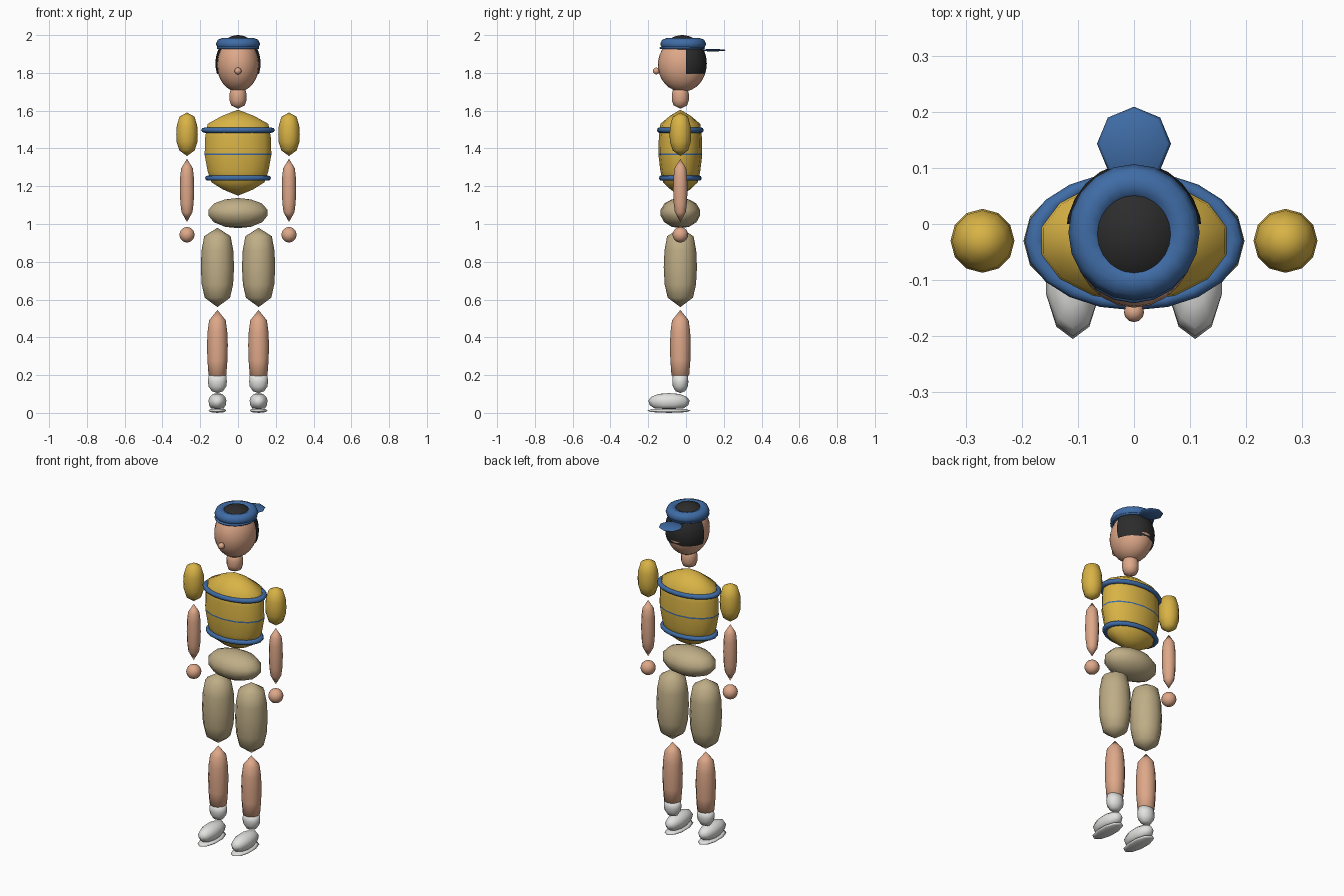
import bpy, bmesh, math
from mathutils import Vector

if "Cube" in bpy.data.objects:
    bpy.data.objects.remove(bpy.data.objects["Cube"])


def material(name, rgb):
    m = bpy.data.materials.new(name)
    m.diffuse_color = (*rgb, 1)
    m.use_nodes = True
    m.node_tree.nodes["Principled BSDF"].inputs["Base Color"].default_value = m.diffuse_color
    return m


SKIN = material("skin", (0.73, 0.39, 0.25))
YELLOW = material("shirt yellow", (0.69, 0.45, 0.06))
BLUE = material("trim blue", (0.05, 0.15, 0.38))
BEIGE = material("shorts beige", (0.52, 0.42, 0.24))
BLACK = material("hair black", (0.025, 0.025, 0.025))
WHITE = material("shoe white", (0.76, 0.76, 0.75))
CY = -0.03  # the body axis lies a little in front of the origin


def finish(name, bm, mats, loc=(0, 0, 0)):
    bmesh.ops.recalc_face_normals(bm, faces=bm.faces[:])
    for f in bm.faces:
        f.smooth = True
    me = bpy.data.meshes.new(name)
    bm.to_mesh(me)
    bm.free()
    for m in mats:
        me.materials.append(m)
    ob = bpy.data.objects.new(name, me)
    ob.location = loc
    bpy.context.collection.objects.link(ob)
    return ob


def lathe(name, profile, mats, x=0, y=CY, sides=12, depth=1.0, closed=False, rule=None):
    """Turn (radius, height) points around z; depth squashes the section in y."""
    bm = bmesh.new()
    rings = []
    for r, z in profile:
        if r == 0:
            rings.append([bm.verts.new((0, 0, z))] * sides)
        else:
            rings.append([bm.verts.new((r * math.sin(2 * math.pi * i / sides),
                                        -r * depth * math.cos(2 * math.pi * i / sides), z))
                          for i in range(sides)])
    pairs = list(zip(rings, rings[1:]))
    if closed:
        pairs.append((rings[-1], rings[0]))
    for a, b in pairs:
        for i in range(sides):
            j = (i + 1) % sides
            quad = list(dict.fromkeys((a[i], a[j], b[j], b[i])))
            f = bm.faces.new(quad)
            if rule:
                f.material_index = rule(f.calc_center_median())
    return finish(name, bm, mats, (x, y, 0))


def ring(name, z, major, minor, height, mat, y=CY, sides=20, depth=1.0):
    """Flattened torus."""
    pts = [(major + minor * math.cos(k * math.pi / 4), z + height * math.sin(k * math.pi / 4))
           for k in range(8)]
    return lathe(name, pts, [mat], y=y, sides=sides, depth=depth, closed=True)


def ball_mesh(loc, size, u, v):
    bm = bmesh.new()
    bmesh.ops.create_uvsphere(bm, u_segments=u, v_segments=v, radius=1)
    bmesh.ops.scale(bm, vec=size, verts=bm.verts[:])
    bmesh.ops.translate(bm, vec=loc, verts=bm.verts[:])
    return bm


def ball(name, loc, size, mat, u=16, v=10):
    return finish(name, ball_mesh(loc, size, u, v), [mat])


# Head and nose
ball("head", (0, -0.02, 1.843), (0.111, 0.129, 0.143), SKIN, 24, 16)
ball("nose", (0, -0.157, 1.81), (0.018, 0.018, 0.018), SKIN, 12, 8)

# Hair: shell cut to a crown on top and a panel over the back
bm = ball_mesh((0, -0.02, 1.85), (0.122, 0.13, 0.15), 24, 20)
for co, no in (((0, 0, 0), (0, 1, 0)), ((0, 0, 1.93), (0, 0, 1)), ((0, 0, 1.793), (0, 0, 1))):
    bmesh.ops.bisect_plane(bm, geom=bm.verts[:] + bm.edges[:] + bm.faces[:],
                           plane_co=Vector(co), plane_no=Vector(no))
gone = []
for f in bm.faces:
    c = f.calc_center_median()
    if c.z < 1.793 or (c.y < 0 and c.z < 1.93):
        gone.append(f)
bmesh.ops.delete(bm, geom=gone, context='FACES')
finish("hair", bm, [BLACK])

# Backwards cap: puffy crown ring, thin lower edge, brim at the back
ring("cap_crown", 1.953, 0.085, 0.032, 0.031, BLUE, y=-0.015, depth=1.04)
ring("cap_edge", 1.932, 0.105, 0.008, 0.006, BLUE, y=-0.02, depth=1.07)
lathe("cap_brim", [(0, 1.913), (0.06, 1.916), (0.066, 1.92), (0.06, 1.924), (0, 1.927)],
      [BLUE], y=0.143, sides=8)

# Neck
lathe("neck", [(0, 1.61), (0.036, 1.628), (0.045, 1.655), (0.045, 1.69), (0.036, 1.72), (0, 1.735)],
      [SKIN], sides=12)

# Torso with a thin painted stripe, and trim rings
lathe("torso", [(0, 1.15), (0.08, 1.182), (0.143, 1.22), (0.165, 1.28), (0.181, 1.366), (0.181, 1.374),
                (0.178, 1.46), (0.165, 1.53), (0.085, 1.573), (0, 1.605)],
      [YELLOW, BLUE], sides=14, depth=0.64,
      rule=lambda c: 1 if 1.366 < c.z < 1.374 else 0)
ring("shirt_upper_trim", 1.497, 0.176, 0.019, 0.014, BLUE, depth=0.635)
ring("shirt_lower_trim", 1.243, 0.158, 0.017, 0.014, BLUE, depth=0.645)

# Pelvis
lathe("hips", [(0, 0.978), (0.07, 0.985), (0.132, 1.01), (0.161, 1.045), (0.161, 1.075),
               (0.128, 1.11), (0.07, 1.13), (0, 1.138)], [BEIGE], sides=14, depth=0.65)

# Limbs, one of each on both sides
for label, s in (("right", -1), ("left", 1)):
    ax, lx = 0.27 * s, 0.109 * s
    lathe(label + "_sleeve", [(0, 1.36), (0.041, 1.39), (0.055, 1.435), (0.057, 1.475),
                              (0.054, 1.52), (0.04, 1.568), (0, 1.59)], [YELLOW], x=ax)
    lathe(label + "_forearm", [(0, 1.01), (0.029, 1.063), (0.035, 1.11), (0.038, 1.18),
                               (0.036, 1.25), (0.031, 1.295), (0, 1.345)], [SKIN], x=ax)
    ball(label + "_hand", (ax, CY, 0.943), (0.041, 0.041, 0.041), SKIN, 14, 10)
    lathe(label + "_thigh", [(0, 0.56), (0.067, 0.61), (0.083, 0.68), (0.088, 0.77),
                             (0.084, 0.86), (0.07, 0.935), (0, 0.98)], [BEIGE], x=lx)
    lathe(label + "_calf", [(0, 0.17), (0.047, 0.2), (0.053, 0.28), (0.055, 0.36),
                            (0.052, 0.43), (0.044, 0.49), (0, 0.545)], [SKIN], x=lx)
    lathe(label + "_sock", [(0, 0.105), (0.03, 0.115), (0.047, 0.14), (0.05, 0.165),
                            (0.047, 0.198), (0, 0.2)], [WHITE], x=lx, depth=0.85)
    # Long low shoe with a flat sole
    lathe(label + "_shoe", [(0, 0.02), (0.035, 0.024), (0.046, 0.04), (0.05, 0.065),
                            (0.043, 0.085), (0.026, 0.1), (0, 0.105)],
          [WHITE], x=lx, y=-0.09, sides=10, depth=2.2)
    lathe(label + "_sole", [(0, 0.0), (0.04, 0.004), (0.05, 0.012), (0.04, 0.02), (0, 0.023)],
          [WHITE], x=lx, y=-0.09, sides=10, depth=2.3)
